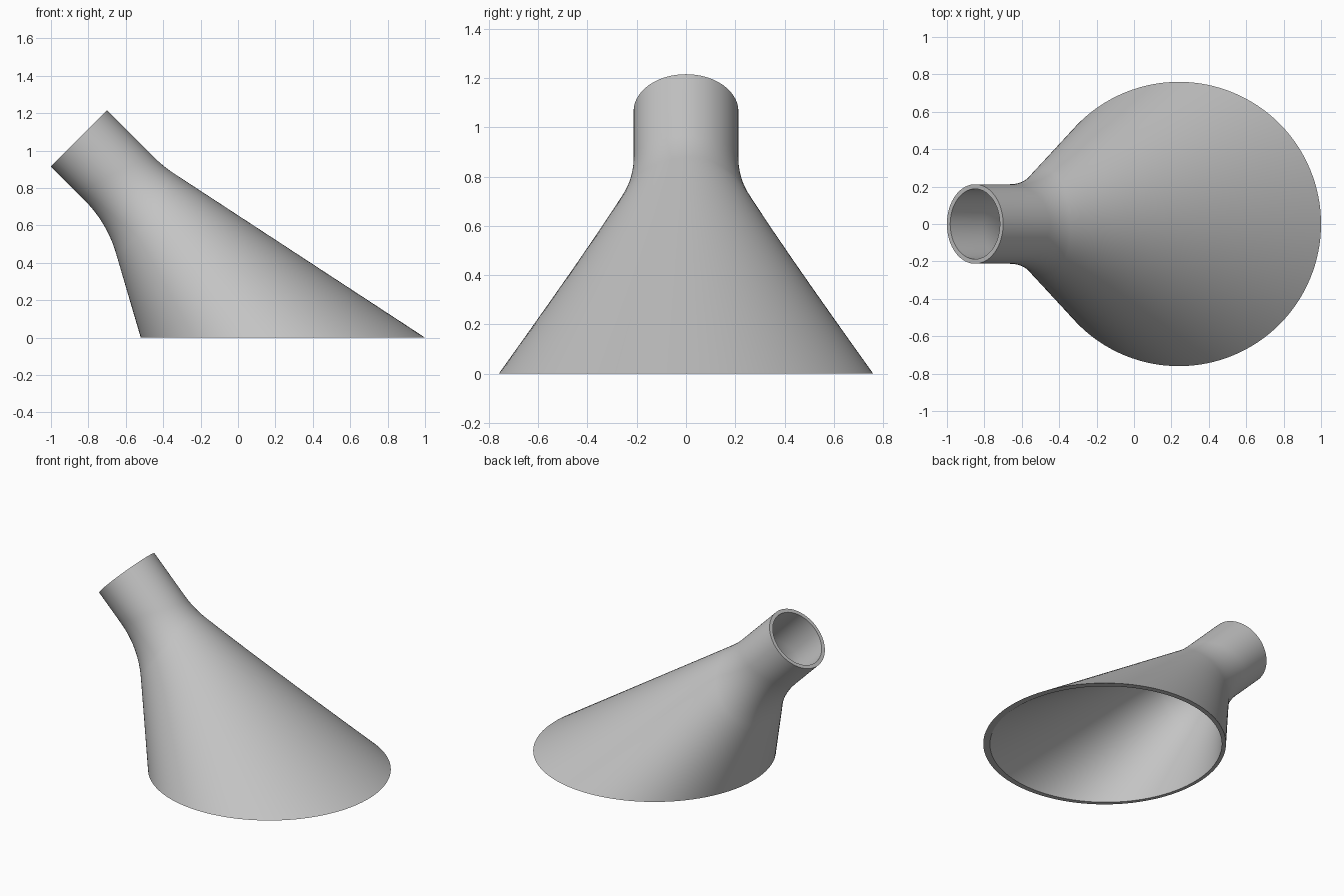
import bpy, bmesh, math
from mathutils import Vector

cube = bpy.data.objects.get("Cube")
if cube:
    bpy.data.objects.remove(cube)

SEGMENTS = 128
MOUTH = Vector((-0.85, 0, 1.065))    # centre of the open neck end
BEND = Vector((-0.55, 0, 0.765))     # centre of the neck-to-cone joint
ACROSS = Vector((1, 0, 1)).normalized()
SIDE = Vector((0, 1, 0))


def wall_line(angle, neck_r, base_x, base_r, fillet):
    """Points down the wall at one angle, with a rounded bend."""
    c, s = math.cos(angle), math.sin(angle)
    spoke = (ACROSS * c + SIDE * s) * neck_r
    top, corner = MOUTH + spoke, BEND + spoke
    foot = Vector((base_x + base_r * c, base_r * s, 0))
    up, down = (top - corner).normalized(), (foot - corner).normalized()
    reach = fillet * math.tan((math.pi - up.angle(down)) / 2)
    start, end = corner + up * reach, corner + down * reach
    line = [top]
    for i in range(13):
        t = i / 12
        line.append(start * (1 - t) ** 2 + corner * 2 * t * (1 - t) + end * t * t)
    line += [end.lerp(foot, i / 6) for i in range(1, 7)]
    return line


def bridge(bm, a, b):
    for i in range(SEGMENTS):
        j = (i + 1) % SEGMENTS
        bm.faces.new((a[i], a[j], b[j], b[i]))


def add_wall(bm, *sizes):
    lines = [wall_line(math.tau * i / SEGMENTS, *sizes) for i in range(SEGMENTS)]
    rings = [[bm.verts.new(p) for p in ring] for ring in zip(*lines)]
    for a, b in zip(rings, rings[1:]):
        bridge(bm, a, b)
    return rings[0], rings[-1]


# Outer and inner walls joined by flat rims
bm = bmesh.new()
outer_top, outer_foot = add_wall(bm, 0.2125, 0.24, 0.76, 0.68)
inner_top, inner_foot = add_wall(bm, 0.1875, 0.23, 0.726, 0.70)
bridge(bm, outer_top, inner_top)
bridge(bm, outer_foot, inner_foot)
bmesh.ops.recalc_face_normals(bm, faces=bm.faces)
mesh = bpy.data.meshes.new("angled_funnel")
bm.to_mesh(mesh)
bm.free()
funnel = bpy.data.objects.new("angled_funnel", mesh)
bpy.context.collection.objects.link(funnel)

# Plain grey material
grey = bpy.data.materials.new("plain_grey")
grey.use_nodes = True
colour = (0.55, 0.55, 0.55, 1)
grey.diffuse_color = colour
grey.node_tree.nodes["Principled BSDF"].inputs["Base Color"].default_value = colour
mesh.materials.append(grey)

bpy.ops.object.select_all(action="DESELECT")
funnel.select_set(True)
bpy.context.view_layer.objects.active = funnel
bpy.ops.object.shade_smooth_by_angle(angle=math.radians(30))
